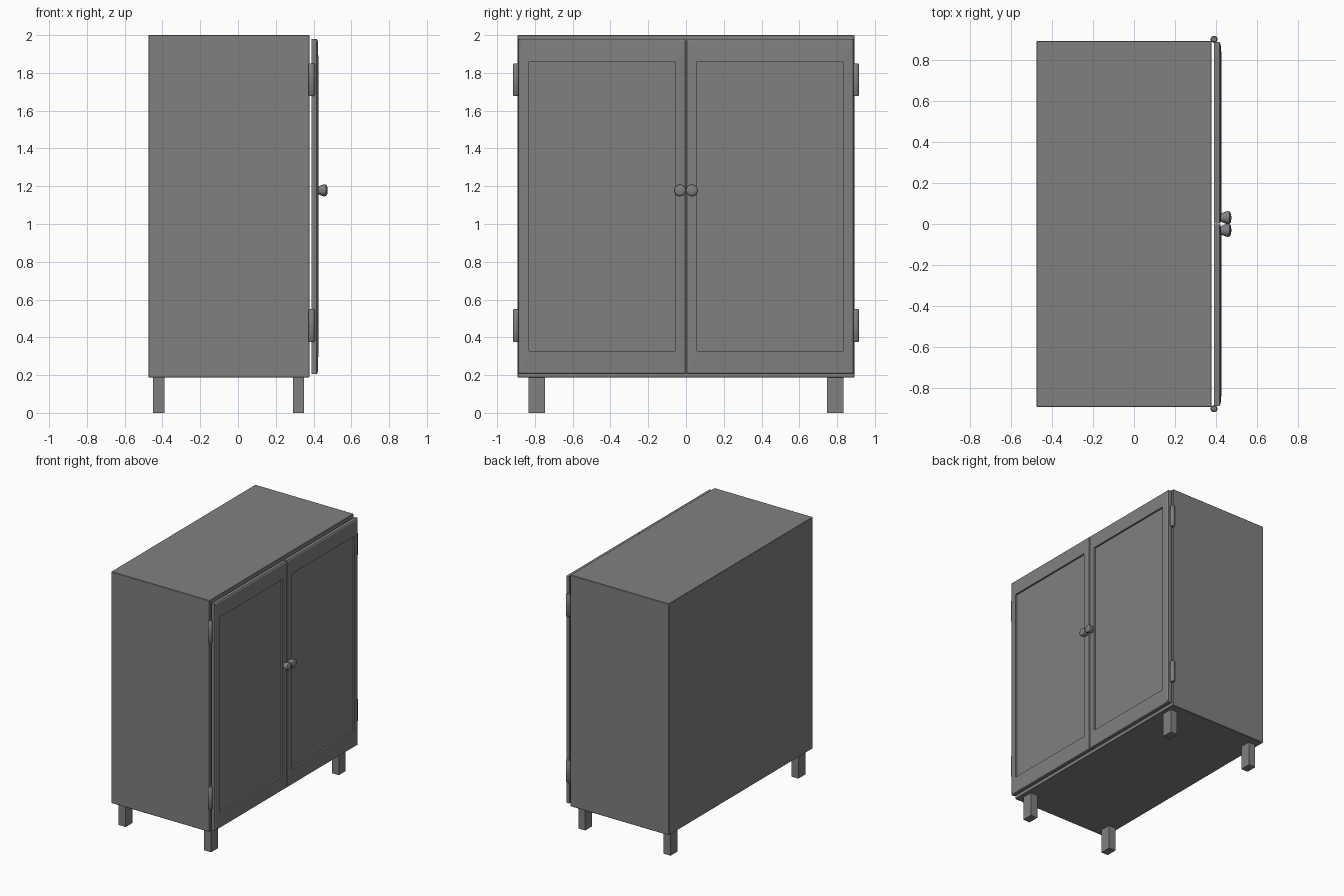
import bpy, bmesh, math
from mathutils import Matrix

if "Cube" in bpy.data.objects:
    bpy.data.objects.remove(bpy.data.objects["Cube"])

grey = bpy.data.materials.new("grey paint")
grey.diffuse_color = (0.216, 0.216, 0.216, 1)
grey.use_nodes = True
grey.node_tree.nodes["Principled BSDF"].inputs["Base Color"].default_value = grey.diffuse_color


def finish(name, bm, smooth=False):
    bmesh.ops.recalc_face_normals(bm, faces=bm.faces)
    me = bpy.data.meshes.new(name)
    bm.to_mesh(me)
    bm.free()
    me.materials.append(grey)
    ob = bpy.data.objects.new(name, me)
    bpy.context.collection.objects.link(ob)
    if smooth:
        bpy.ops.object.select_all(action='DESELECT')
        ob.select_set(True)
        bpy.context.view_layer.objects.active = ob
        bpy.ops.object.shade_smooth_by_angle(angle=math.radians(40))
    return ob


def box(name, x0, x1, y0, y1, z0, z1, bevel=0):
    bm = bmesh.new()
    bmesh.ops.create_cube(bm, size=1)
    for v in bm.verts:
        v.co = ((x0 + x1) / 2 + v.co.x * (x1 - x0),
                (y0 + y1) / 2 + v.co.y * (y1 - y0),
                (z0 + z1) / 2 + v.co.z * (z1 - z0))
    if bevel:
        bmesh.ops.bevel(bm, geom=bm.edges[:], offset=bevel, segments=1, affect='EDGES')
    return finish(name, bm)


def lathe(name, profile, matrix, sides=20):
    # profile holds (radius, height) pairs, closed by flat caps
    bm = bmesh.new()
    rings = [[bm.verts.new(matrix @ Matrix.Rotation(2 * math.pi * i / sides, 4, 'Z')
                           @ Matrix.Translation((r, 0, h)).translation)
              for i in range(sides)] for r, h in profile]
    for a, b in zip(rings, rings[1:]):
        for i in range(sides):
            j = (i + 1) % sides
            bm.faces.new((a[i], a[j], b[j], b[i]))
    bm.faces.new(rings[0])
    bm.faces.new(rings[-1])
    return finish(name, bm, True)


def door(name, side):
    # nested rectangles: (x, inner y, outer y, bottom z, top z)
    loops = [(0.39, 0.002, 0.886, 0.205, 1.98),
             (0.416, 0.002, 0.886, 0.205, 1.98),
             (0.422, 0.004, 0.878, 0.213, 1.972),
             (0.426, 0.058, 0.832, 0.328, 1.86),
             (0.412, 0.058, 0.832, 0.328, 1.86)]
    bm = bmesh.new()
    rings = [[bm.verts.new((x, side * y, z)) for y, z in
              ((y0, z0), (y1, z0), (y1, z1), (y0, z1))]
             for x, y0, y1, z0, z1 in loops]
    for a, b in zip(rings, rings[1:]):
        for i in range(4):
            j = (i + 1) % 4
            bm.faces.new((a[i], a[j], b[j], b[i]))
    bm.faces.new(rings[0])
    bm.faces.new(rings[-1])
    return finish(name, bm)


# cabinet body
box("cabinet_body", -0.475, 0.378, -0.892, 0.892, 0.188, 2.0, 0.003)

for side, label in ((-1, "left"), (1, "right")):
    # legs
    for x, end in ((-0.42, "back"), (0.32, "front")):
        box(f"{end}_{label}_leg", x - 0.03, x + 0.03,
            side * 0.79 - 0.043, side * 0.79 + 0.043, 0, 0.19)
    # panelled doors
    door(f"{label}_door", side)
    # hinge barrels
    for z, level in ((0.375, "lower"), (1.677, "upper")):
        lathe(f"{level}_{label}_hinge",
              [(0.012, 0), (0.017, 0.006), (0.017, 0.168), (0.012, 0.174)],
              Matrix.Translation((0.39, side * 0.9, z)), 16)
    # knobs
    lathe(f"{label}_knob",
          [(0.019, 0), (0.022, 0.008), (0.029, 0.025), (0.032, 0.035),
           (0.03, 0.046), (0.022, 0.052), (0.008, 0.054)],
          Matrix.Translation((0.42, side * 0.031, 1.178)) @ Matrix.Rotation(math.pi / 2, 4, 'Y'))
